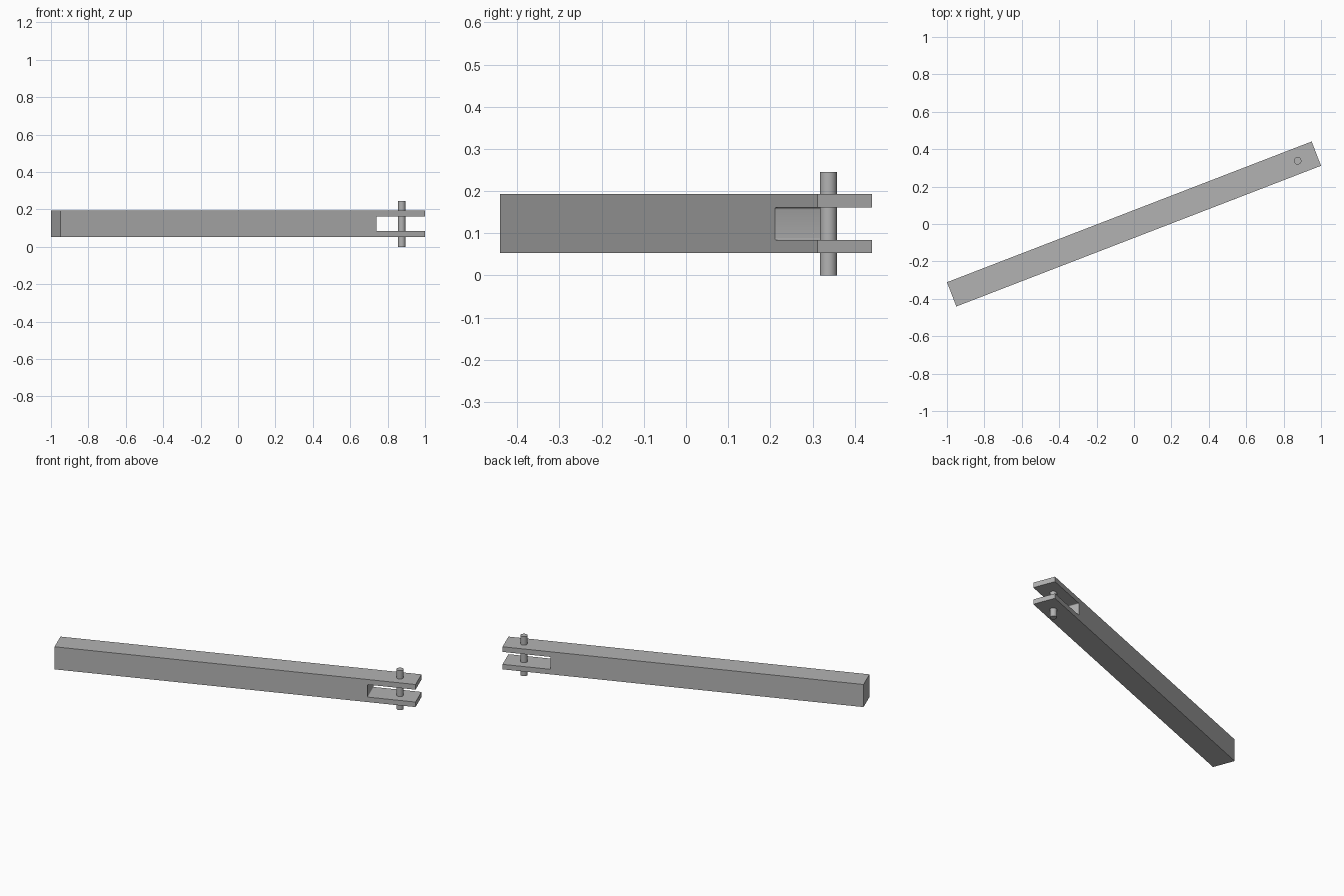
import bpy, bmesh, math
from mathutils import Matrix, Vector

old = bpy.data.objects.get("Cube")
if old:
    bpy.data.objects.remove(old, do_unlink=True)

ANGLE = math.radians(21.1)
HALF_LENGTH, HALF_WIDTH = 1.045, 0.0695
BOTTOM, TOP = 0.053, 0.193
SLOT_BOTTOM, SLOT_TOP, SLOT_END = 0.084, 0.161, 0.766
FILLET = 0.005
PIN_POS, PIN_RADIUS, PIN_HEIGHT = 0.938, 0.02, 0.245
TURN = Matrix.Rotation(ANGLE, 4, 'Z')

# Single steel grey
steel = bpy.data.materials.new("steel_grey")
steel.use_nodes = True
grey = (0.45, 0.45, 0.45, 1)
steel.diffuse_color = grey
steel.node_tree.nodes["Principled BSDF"].inputs["Base Color"].default_value = grey


def add_object(name, bm):
    bmesh.ops.recalc_face_normals(bm, faces=bm.faces)
    mesh = bpy.data.meshes.new(name)
    bm.to_mesh(mesh)
    bm.free()
    mesh.materials.append(steel)
    obj = bpy.data.objects.new(name, mesh)
    obj.matrix_world = TURN
    bpy.context.collection.objects.link(obj)
    return obj


def fillet(z, start):
    """Quarter-round inner corner of the slot, turning clockwise from start."""
    return [(SLOT_END + FILLET + FILLET * math.cos(a), z + FILLET * math.sin(a))
            for a in (start - i * math.pi / 8 for i in range(5))]


# Forked bar: side profile with an open slot, extruded across its width
profile = [(-HALF_LENGTH, BOTTOM), (HALF_LENGTH, BOTTOM), (HALF_LENGTH, SLOT_BOTTOM)]
profile += fillet(SLOT_BOTTOM + FILLET, math.pi * 1.5)
profile += fillet(SLOT_TOP - FILLET, math.pi)
profile += [(HALF_LENGTH, SLOT_TOP), (HALF_LENGTH, TOP), (-HALF_LENGTH, TOP)]
bm = bmesh.new()
side = bm.faces.new([bm.verts.new((x, -HALF_WIDTH, z)) for x, z in profile])
ext = bmesh.ops.extrude_face_region(bm, geom=[side])
moved = [v for v in ext["geom"] if isinstance(v, bmesh.types.BMVert)]
bmesh.ops.translate(bm, verts=moved, vec=Vector((0, 2 * HALF_WIDTH, 0)))
add_object("forked_bar", bm)

# Clevis pin through both prongs
bm = bmesh.new()
bmesh.ops.create_cone(bm, cap_ends=True, segments=40, radius1=PIN_RADIUS,
                      radius2=PIN_RADIUS, depth=PIN_HEIGHT,
                      matrix=Matrix.Translation((PIN_POS, 0, PIN_HEIGHT / 2)))
pin = add_object("clevis_pin", bm)

# Smooth the round surfaces, keep the edges sharp
for obj in (bpy.data.objects["forked_bar"], pin):
    bpy.ops.object.select_all(action='DESELECT')
    obj.select_set(True)
    bpy.context.view_layer.objects.active = obj
    bpy.ops.object.shade_smooth_by_angle(angle=math.radians(30))
